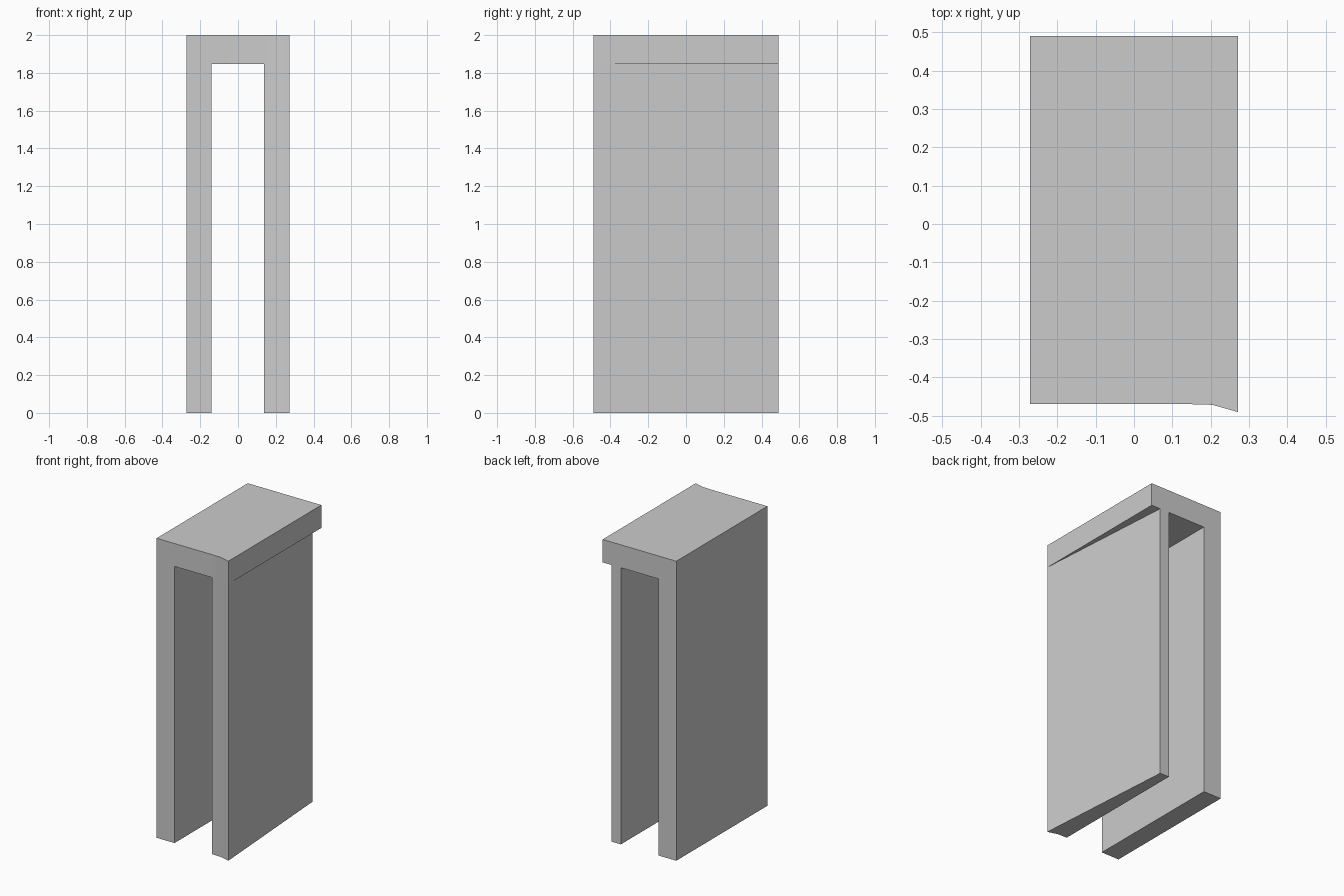
import bpy
import bmesh
import math

if "Cube" in bpy.data.objects:
    bpy.data.objects.remove(bpy.data.objects["Cube"])

# Plan points: a-e along the front (left to right), f-j along the back (right to left)
P = {
    "a": (-0.272, -0.47), "b": (-0.14, -0.47), "c": (0.137, -0.47),
    "d": (0.205, -0.472), "e": (0.272, -0.491),
    "f": (0.272, 0.491), "g": (0.205, 0.491), "h": (0.137, 0.491),
    "i": (-0.14, 0.491), "j": (-0.272, 0.491),
}
SOFFIT, TOP = 1.847, 2.0

bm = bmesh.new()
verts = {}
faces = {}


def vert(key, z):
    if (key, z) not in verts:
        verts[key, z] = bm.verts.new((*P[key], z))
    return verts[key, z]


def toggle(vs):
    """Add a face, or cancel it where two solids meet."""
    k = frozenset(vs)
    if k in faces:
        del faces[k]
    else:
        faces[k] = vs


def prism(keys, z0, z1):
    low = [vert(k, z0) for k in keys]
    high = [vert(k, z1) for k in keys]
    toggle(low[::-1])
    toggle(high)
    for n in range(len(keys)):
        m = (n + 1) % len(keys)
        toggle([low[n], low[m], high[m], high[n]])


# Straight left leg and tapered right leg
for leg in ("abij", "cdegh"):
    prism(leg, 0.0, SOFFIT)
# Lintel: over the legs, over the opening, and the wedge overhang on the right
for block in ("abij", "bchi", "cdegh", "efg"):
    prism(block, SOFFIT, TOP)

for vs in faces.values():
    bm.faces.new(vs)
bmesh.ops.recalc_face_normals(bm, faces=bm.faces[:])

mesh = bpy.data.meshes.new("door_frame")
bm.to_mesh(mesh)
bm.free()
frame = bpy.data.objects.new("door_frame", mesh)
bpy.context.collection.objects.link(frame)
bpy.context.view_layer.objects.active = frame
frame.select_set(True)
bpy.ops.object.shade_smooth_by_angle(angle=math.radians(30))
